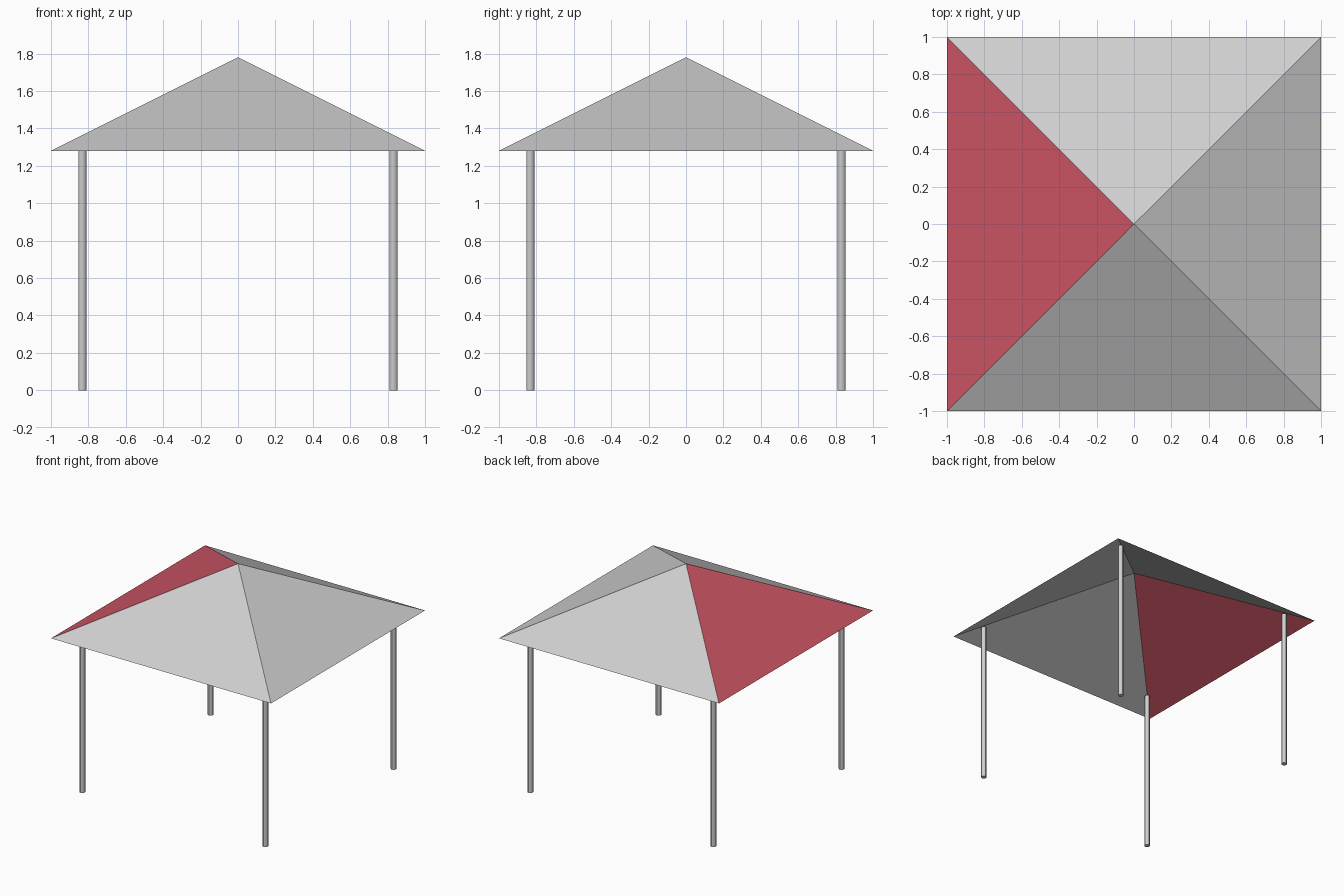
import bpy, bmesh
from mathutils import Vector

if "Cube" in bpy.data.objects:
    bpy.data.objects.remove(bpy.data.objects["Cube"])


def material(name, rgb):
    m = bpy.data.materials.new(name)
    m.diffuse_color = (*rgb, 1.0)
    m.use_nodes = True
    m.node_tree.nodes["Principled BSDF"].inputs["Base Color"].default_value = m.diffuse_color
    return m


grey = material("light_grey", (0.62, 0.62, 0.62))
red = material("red", (0.6, 0.09, 0.125))

EAVES, PEAK, POST_TOP, INSET = 1.28, 1.78, 1.345, 0.832

# Open pyramid canopy, with one red panel on the left (-x)
bm = bmesh.new()
corners = [bm.verts.new((x, y, EAVES)) for x, y in ((-1, -1), (1, -1), (1, 1), (-1, 1))]
apex = bm.verts.new((0, 0, PEAK))
for i in range(4):
    face = bm.faces.new((corners[i], corners[(i + 1) % 4], apex))
    face.normal_update()
    face.material_index = 1 if face.normal.x < -0.1 else 0
mesh = bpy.data.meshes.new("canopy")
bm.to_mesh(mesh)
bm.free()
mesh.materials.append(grey)
mesh.materials.append(red)
bpy.context.collection.objects.link(bpy.data.objects.new("canopy", mesh))

# Four round corner posts
for sx, side in ((-1, "left"), (1, "right")):
    for sy, end in ((-1, "front"), (1, "back")):
        bpy.ops.mesh.primitive_cylinder_add(
            vertices=12, radius=0.022, depth=POST_TOP,
            location=(sx * INSET, sy * INSET, POST_TOP / 2))
        post = bpy.context.object
        post.name = f"{end}_{side}_post"
        post.data.materials.append(grey)
        bpy.ops.object.shade_smooth_by_angle()
